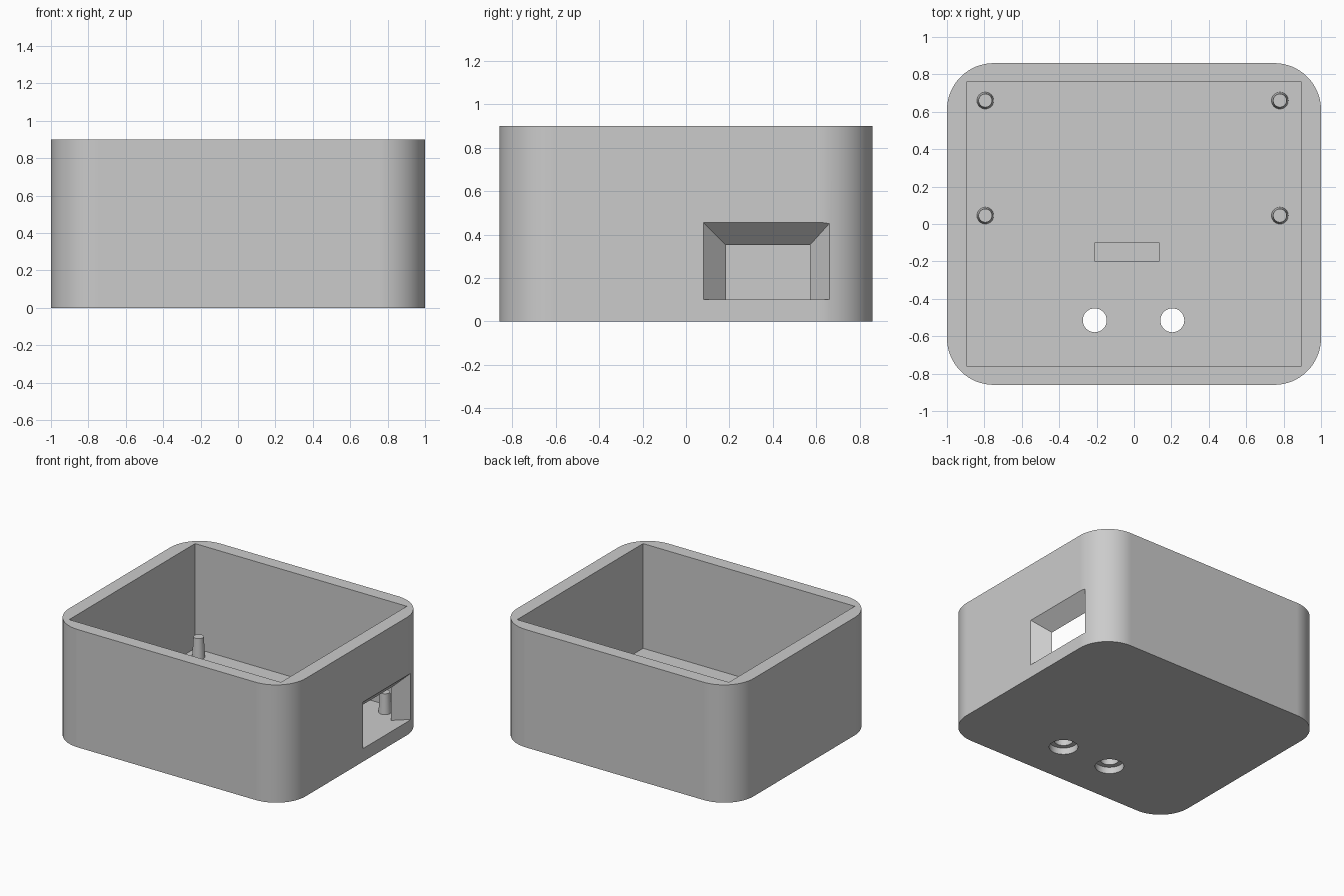
import bpy, bmesh, math

cube = bpy.data.objects.get("Cube")
if cube:
    bpy.data.objects.remove(cube, do_unlink=True)

# Single grey material
grey = bpy.data.materials.new("matte_grey")
grey.use_nodes = True
grey.diffuse_color = (0.6, 0.6, 0.6, 1)
grey.node_tree.nodes["Principled BSDF"].inputs["Base Color"].default_value = (0.6, 0.6, 0.6, 1)

HX, HY, HEIGHT = 1.0, 0.86, 0.9
WALL, FLOOR, RADIUS = 0.105, 0.1, 0.25


def loft(name, lower, upper):
    """Closed solid between two matching rings of points."""
    bm = bmesh.new()
    a = [bm.verts.new(p) for p in lower]
    b = [bm.verts.new(p) for p in upper]
    n = len(a)
    bm.faces.new(a)
    bm.faces.new(b)
    for i in range(n):
        j = (i + 1) % n
        bm.faces.new((a[i], a[j], b[j], b[i]))
    bmesh.ops.recalc_face_normals(bm, faces=bm.faces)
    mesh = bpy.data.meshes.new(name)
    bm.to_mesh(mesh)
    bm.free()
    mesh.materials.append(grey)
    ob = bpy.data.objects.new(name, mesh)
    bpy.context.collection.objects.link(ob)
    return ob


def prism(name, ring, z0, z1):
    return loft(name, [(x, y, z0) for x, y in ring], [(x, y, z1) for x, y in ring])


def rect(x0, x1, y0, y1):
    return [(x0, y0), (x1, y0), (x1, y1), (x0, y1)]


def circle(cx, cy, r, n=32):
    return [(cx + r * math.cos(math.tau * i / n), cy + r * math.sin(math.tau * i / n))
            for i in range(n)]


def rounded_rect(hx, hy, r, steps=16):
    pts = []
    for q, (sx, sy) in enumerate([(1, 1), (-1, 1), (-1, -1), (1, -1)]):
        for i in range(steps + 1):
            t = math.pi / 2 * (q + i / steps)
            pts.append((sx * (hx - r) + r * math.cos(t), sy * (hy - r) + r * math.sin(t)))
    return pts


def side_ring(x, y0, y1, z0, z1):
    return [(x, y0, z0), (x, y1, z0), (x, y1, z1), (x, y0, z1)]


def select_only(ob):
    bpy.ops.object.select_all(action='DESELECT')
    ob.select_set(True)
    bpy.context.view_layer.objects.active = ob


def cut(target, cutter):
    cutter.hide_render = True
    mod = target.modifiers.new("cut", 'BOOLEAN')
    mod.operation = 'DIFFERENCE'
    mod.solver = 'EXACT'
    mod.object = cutter
    select_only(target)
    bpy.ops.object.modifier_apply(modifier=mod.name)
    bpy.data.objects.remove(cutter, do_unlink=True)


def smooth(ob):
    select_only(ob)
    bpy.ops.object.shade_smooth_by_angle(angle=math.radians(30))


# Open box with rounded outer corners and a square cavity
case = prism("case", rounded_rect(HX, HY, RADIUS), 0, HEIGHT)
ix, iy = HX - WALL, HY - 0.1
cut(case, prism("cavity_cutter", rect(-ix, ix, -iy, iy), FLOOR, HEIGHT + 0.2))

# Flared port opening in the left wall, flush with the floor
flare = 0.2
cut(case, loft("port_cutter",
               side_ring(ix - 0.001, 0.185, 0.57, FLOOR, 0.35),
               side_ring(ix + flare, 0.185 - flare, 0.57 + flare * 0.9, FLOOR, 0.35 + flare)))

# Two counterbored screw holes through the floor
for x in (-0.21, 0.205):
    cut(case, prism("hole_cutter", circle(x, -0.515, 0.064), -0.1, 0.2))
    cut(case, prism("counterbore_cutter", circle(x, -0.515, 0.1), -0.1, 0.05))

smooth(case)
weighted = case.modifiers.new("weighted_normals", 'WEIGHTED_NORMAL')
weighted.keep_sharp = True

# Four tapered board pins
for x, side in ((-0.795, "right"), (0.78, "left")):
    for y, end in ((0.045, "middle"), (0.66, "back")):
        pin = loft(f"{end}_{side}_pin",
                   [(px, py, FLOOR) for px, py in circle(x, y, 0.045)],
                   [(px, py, 0.255) for px, py in circle(x, y, 0.036)])
        smooth(pin)

# Board stop on the floor
prism("board_stop", rect(-0.21, 0.135, -0.2, -0.1), FLOOR, 0.2)
